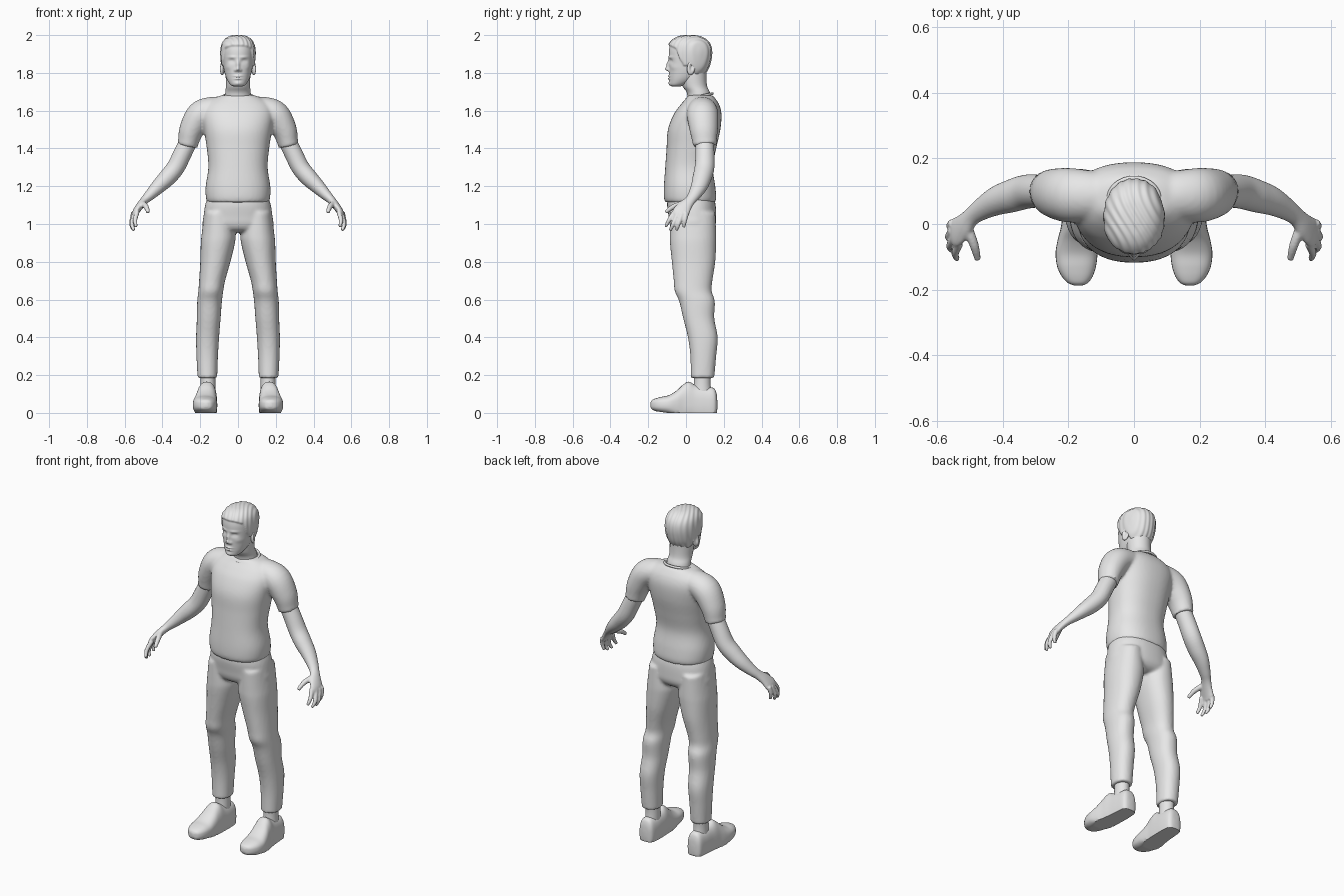
import bpy, bmesh, math
from mathutils import Vector, Matrix

cube = bpy.data.objects.get("Cube")
if cube:
    bpy.data.objects.remove(cube, do_unlink=True)

grey = bpy.data.materials.new("plain grey")
grey.use_nodes = True
grey.diffuse_color = (0.8, 0.8, 0.8, 1)
grey.node_tree.nodes["Principled BSDF"].inputs["Base Color"].default_value = (0.8, 0.8, 0.8, 1)

X, Y, Z = Vector((1, 0, 0)), Vector((0, 1, 0)), Vector((0, 0, 1))


def smooth_rows(rows, steps):
    """Catmull-Rom interpolation of every column."""
    out = []
    for i in range(len(rows) - 1):
        quad = [rows[max(i - 1, 0)], rows[i], rows[i + 1], rows[min(i + 2, len(rows) - 1)]]
        for s in range(steps):
            t = s / steps
            out.append([0.5 * (2 * b + (c - a) * t + (2 * a - 5 * b + 4 * c - d) * t * t
                               + (3 * b - a - 3 * c + d) * t ** 3) for a, b, c, d in zip(*quad)])
    return out + [list(rows[-1])]


def sweep(bm, rows, ref=Y, axis=None, sides=32, steps=5, power=2.0):
    """Skin rings given as x, y, z, radius along ref, radius across it."""
    rows = smooth_rows(rows, steps)
    rings = []
    for i, (x, y, z, a, b) in enumerate(rows):
        ahead, behind = rows[min(i + 1, len(rows) - 1)], rows[max(i - 1, 0)]
        t = axis or (Vector(ahead[:3]) - Vector(behind[:3])).normalized()
        u = (ref - t * ref.dot(t)).normalized()
        v = t.cross(u)
        ring = []
        for k in range(sides):
            ang = math.tau * k / sides
            c, s = math.cos(ang), math.sin(ang)
            c = math.copysign(abs(c) ** (2 / power), c)
            s = math.copysign(abs(s) ** (2 / power), s)
            ring.append(bm.verts.new(Vector((x, y, z)) + u * a * c + v * b * s))
        rings.append(ring)
    for r, q in zip(rings, rings[1:]):
        for k in range(sides):
            n = (k + 1) % sides
            bm.faces.new((r[k], r[n], q[n], q[k]))
    bm.faces.new(rings[0])
    bm.faces.new(rings[-1])


def stack(rows):
    """Turn z, x0, x1, y0, y1 extents into sweep rows."""
    return [((a + b) / 2, (c + d) / 2, z, (d - c) / 2, (b - a) / 2) for z, a, b, c, d in rows]


def full(rows):
    """Extents of a centred part from z, half width, y0, y1."""
    return stack([(z, -w, w, c, d) for z, w, c, d in rows])


def finish(name, bm, mirror=False, voxel=0, relax=3, angle=180):
    bmesh.ops.recalc_face_normals(bm, faces=bm.faces)
    mesh = bpy.data.meshes.new(name)
    bm.to_mesh(mesh)
    bm.free()
    mesh.materials.append(grey)
    obj = bpy.data.objects.new(name, mesh)
    bpy.context.collection.objects.link(obj)
    bpy.ops.object.select_all(action='DESELECT')
    obj.select_set(True)
    bpy.context.view_layer.objects.active = obj
    bpy.ops.object.shade_smooth_by_angle(angle=math.radians(angle))
    if mirror:
        obj.modifiers.new("mirror", 'MIRROR').use_mirror_merge = False
    if voxel:
        remesh = obj.modifiers.new("blend", 'REMESH')
        remesh.mode = 'VOXEL'
        remesh.voxel_size = voxel
        remesh.use_smooth_shade = True
        relaxer = obj.modifiers.new("relax", 'SMOOTH')
        relaxer.factor = 0.5
        relaxer.iterations = relax
    return obj


# Shirt: torso with sleeves blended in
bm = bmesh.new()
sweep(bm, full([(1.115, .163, -.11, .155), (1.14, .17, -.117, .16), (1.2, .171, -.117, .155),
                (1.3, .157, -.11, .142), (1.4, .165, -.103, .16), (1.5, .18, -.096, .182),
                (1.58, .19, -.065, .188), (1.63, .175, -.03, .177), (1.665, .13, 0, .155),
                (1.682, .085, .01, .14)]), axis=Z, sides=48, power=2.3)
for side in (1, -1):
    sweep(bm, [(side * x, y, z, a, b) for x, y, z, a, b in (
        (.08, .085, 1.605, .07, .065), (.14, .086, 1.603, .078, .07), (.2, .088, 1.575, .083, .075),
        (.245, .094, 1.5, .075, .066), (.262, .098, 1.44, .065, .056), (.268, .1, 1.415, .063, .054))])
finish("shirt", bm, voxel=.009, relax=4)

# Neckline band
bm = bmesh.new()
for k in range(40):
    ang = math.tau * k / 40
    ring = [bm.verts.new((math.cos(ang) * (.078 + .007 * math.cos(p)),
                          .072 + math.sin(ang) * (.068 + .007 * math.cos(p)),
                          1.676 + .014 * math.sin(ang) + .007 * math.sin(p)))
            for p in (math.tau * j / 8 for j in range(8))]
    if k:
        for j in range(8):
            bm.faces.new((last[j], last[j - 1], ring[j - 1], ring[j]))
    else:
        first = ring
    last = ring
for j in range(8):
    bm.faces.new((last[j], last[j - 1], first[j - 1], first[j]))
finish("neckline", bm)

# Trousers: hips and two legs blended
bm = bmesh.new()
sweep(bm, full([(1.15, .158, -.095, .145), (1.1, .174, -.1, .157), (1.04, .183, -.092, .16),
                (1.0, .187, -.086, .158), (.97, .165, -.068, .14), (.955, .1, -.03, .11)]),
      axis=Z, sides=48, power=2.3)
leg = stack([(1.06, .03, .178, -.085, .155), (.95, .014, .192, -.086, .16), (.9, .016, .197, -.085, .16),
             (.8, .04, .2, -.075, .155), (.7, .068, .206, -.065, .14), (.645, .078, .21, -.06, .136),
             (.59, .085, .216, -.036, .153), (.5, .092, .218, -.015, .15), (.4, .1, .222, .01, .168),
             (.3, .106, .22, .023, .16), (.185, .11, .214, .025, .15)])
for side in (1, -1):
    sweep(bm, [(side * x, y, z, a, b) for x, y, z, a, b in leg], axis=Z, power=2.2)
finish("trousers", bm, voxel=.009, relax=4)

# Ankles
bm = bmesh.new()
sweep(bm, stack([(.1, .12, .2, .035, .135), (.16, .12, .198, .042, .13), (.23, .12, .2, .04, .135)]), axis=Z)
finish("ankles", bm, mirror=True)

# Shoes: swept from heel to toe, flattened underneath
bm = bmesh.new()
sweep(bm, [(x, y, .045, top - .045, w) for y, x, w, top in (
    (.166, .16, .012, .06), (.161, .16, .032, .105), (.145, .16, .045, .132), (.1, .16, .05, .138),
    (.05, .162, .052, .148), (.015, .165, .054, .165), (-.015, .168, .056, .15), (-.05, .172, .061, .118),
    (-.09, .175, .064, .094), (-.13, .175, .059, .085), (-.16, .173, .047, .077),
    (-.18, .171, .03, .068), (-.188, .17, .01, .055))],
    ref=Z, axis=Y, power=2.5)
for v in bm.verts:
    toe = max(0, -.1 - v.co.y)
    v.co.z = max(v.co.z, .004 + toe * .15)
    if v.co.z < .05:
        v.co.z -= .004
finish("shoes", bm, mirror=True, angle=50)

# Arms with palms, fingers and thumbs
bm = bmesh.new()
sweep(bm, [(.24, .098, 1.48, .048, .046), (.29, .1, 1.38, .05, .048), (.33, .098, 1.3, .052, .048),
           (.375, .085, 1.245, .05, .046), (.42, .07, 1.2, .044, .039), (.465, .045, 1.155, .034, .029),
           (.495, .022, 1.125, .029, .022), (.52, -.006, 1.095, .038, .02), (.542, -.026, 1.063, .045, .017),
           (.551, -.031, 1.04, .034, .012)])
digits = (((.533, -.06, 1.065), (.545, -.09, 1.02), (.538, -.108, .985)),
          ((.548, -.042, 1.055), (.561, -.068, 1.0), (.55, -.084, .965)),
          ((.553, -.02, 1.055), (.565, -.04, 1.0), (.552, -.05, .966)),
          ((.553, .003, 1.06), (.561, -.006, 1.018), (.552, -.012, .982)),
          ((.508, -.01, 1.11), (.487, -.065, 1.092), (.476, -.108, 1.062)))
for i, (root, mid, tip) in enumerate(digits):
    r = .014 if i == 4 else .0115
    sweep(bm, [(*root, r * 1.15, r * 1.15), (*mid, r, r), (*tip, r * .7, r * .7)],
          ref=X, sides=14)
finish("arms", bm, mirror=True, voxel=.005, relax=2)

# Neck
bm = bmesh.new()
sweep(bm, full([(1.62, .075, .01, .135), (1.69, .068, .006, .128), (1.73, .064, -.018, .112),
                (1.78, .065, -.03, .108), (1.84, .065, -.03, .11)]), axis=Z)
finish("neck", bm)

# Head: skull, then facial forms and hair raised from the surface
bm = bmesh.new()
sweep(bm, full([(1.728, .022, -.074, -.03), (1.737, .04, -.085, .0), (1.76, .056, -.088, .045),
                (1.79, .068, -.089, .085), (1.83, .077, -.09, .113), (1.88, .083, -.091, .127),
                (1.92, .084, -.09, .129), (1.95, .078, -.082, .12), (1.972, .063, -.062, .1),
                (1.985, .042, -.035, .072), (1.99, .02, -.005, .04), (1.991, .003, .014, .02)]),
      axis=Z, sides=120, steps=8, power=2.15)
forms = (  # x, z, spread x, spread z, height
    (0, 1.842, .009, .022, .013), (0, 1.82, .011, .01, .018), (.014, 1.814, .007, .007, .008),
    (.033, 1.862, .015, .01, -.012), (.033, 1.86, .01, .006, .006), (.032, 1.883, .022, .006, .005),
    (0, 1.783, .02, .005, .008), (0, 1.769, .017, .005, .008), (0, 1.776, .022, .002, -.004),
    (0, 1.744, .018, .011, .006), (.055, 1.83, .016, .014, .004))
hairline = ((-.2, 1.937), (-.08, 1.937), (-.05, 1.922), (-.03, 1.87), (-.01, 1.835), (.03, 1.835),
            (.05, 1.79), (.2, 1.77))


def hair_height(y):
    for (a, h), (b, k) in zip(hairline, hairline[1:]):
        if y <= b:
            return h + (k - h) * (y - a) / (b - a)


centre = Vector((0, .02, 1.88))
for v in bm.verts:
    x, y, z = v.co
    t = min(1, max(0, (z - hair_height(y)) / .01))
    out = (v.co - centre).normalized()
    strands = .0015 * math.sin(x * 260 + 12 * math.sin(y * 14))
    if y < .01:
        for fx, fz, sx, sz, h in forms:
            v.co.y -= h * math.exp(-((abs(x) - fx) / sx) ** 2 - ((z - fz) / sz) ** 2)
    v.co += out * t * t * (3 - 2 * t) * (.009 + strands)
finish("head_and_hair", bm)

# Ears: a cupped disc with a raised rim
bm = bmesh.new()
place = Matrix.Translation((.083, .027, 1.826)) @ Matrix.Rotation(.35, 4, 'Z') @ Matrix.Rotation(-.15, 4, 'X')
bmesh.ops.create_uvsphere(bm, u_segments=24, v_segments=16, radius=1,
                          matrix=place @ Matrix.Diagonal((.012, .022, .038, 1)))
for v in bm.verts:
    local = place.inverted() @ v.co
    if local.x > 0:
        local.x -= .012 * math.exp(-(local.y / .011) ** 2 - ((local.z - .004) / .02) ** 2)
        v.co = place @ local
finish("ears", bm, mirror=True)
